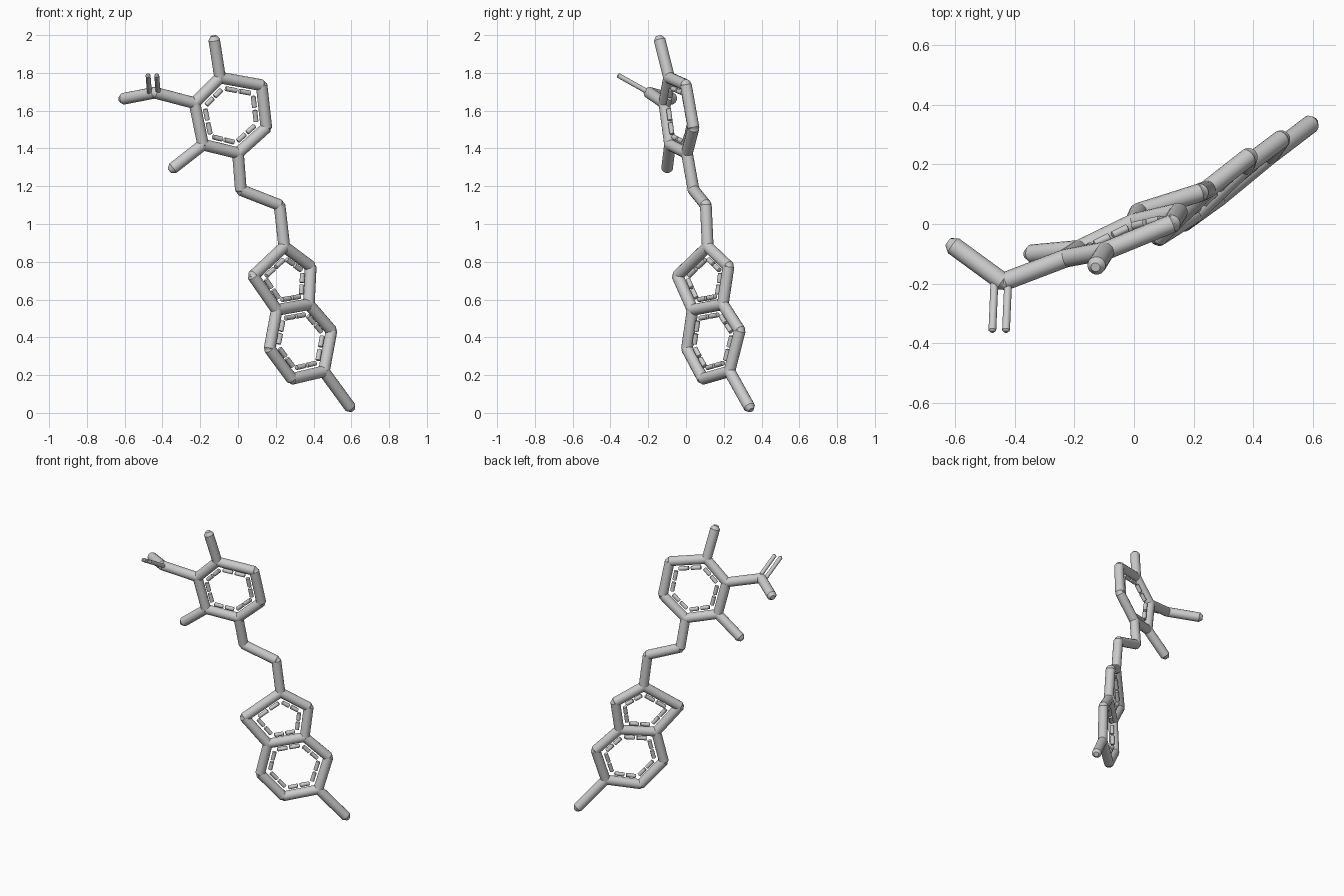
import bpy, math
from mathutils import Vector

cube = bpy.data.objects.get("Cube")
if cube:
    bpy.data.objects.remove(cube, do_unlink=True)

grey = bpy.data.materials.new("light_grey")
grey.use_nodes = True
colour = (0.6, 0.6, 0.6, 1)
grey.diffuse_color = colour
grey.node_tree.nodes["Principled BSDF"].inputs["Base Color"].default_value = colour

R = 0.031      # main rods
THIN = 0.013   # thin rods and dashes
SIDES = 16


def rod(name, a, b, r, cap=0.7):
    """Round rod from a to b with a chamfered cap past each end."""
    a, b = Vector(a), Vector(b)
    length = (b - a).length
    c = r * cap
    profile = [(-c, r * 0.5), (0, r), (length, r), (length + c, r * 0.5)]
    verts, faces = [], []
    turn = (b - a).to_track_quat('Z', 'Y')
    for z, rad in profile:
        for i in range(SIDES):
            t = math.tau * i / SIDES
            verts.append(a + turn @ Vector((rad * math.cos(t), rad * math.sin(t), z)))
    for k in range(len(profile) - 1):
        for i in range(SIDES):
            j = (i + 1) % SIDES
            faces.append((k * SIDES + i, k * SIDES + j, (k + 1) * SIDES + j, (k + 1) * SIDES + i))
    last = (len(profile) - 1) * SIDES
    faces.append(tuple(reversed(range(SIDES))))
    faces.append(tuple(range(last, last + SIDES)))
    mesh = bpy.data.meshes.new(name)
    mesh.from_pydata(verts, [], faces)
    mesh.materials.append(grey)
    obj = bpy.data.objects.new(name, mesh)
    bpy.context.collection.objects.link(obj)
    bpy.ops.object.select_all(action='DESELECT')
    obj.select_set(True)
    bpy.context.view_layer.objects.active = obj
    bpy.ops.object.shade_smooth_by_angle(angle=math.radians(30))
    return obj


def ring(name, points, inset, skip=()):
    """Closed loop of rods with an inner loop of dashes, two per side."""
    pts = [Vector(p) for p in points]
    centre = sum(pts, Vector()) / len(pts)
    for i, p in enumerate(pts):
        q = pts[(i + 1) % len(pts)]
        if i not in skip:
            rod(f"{name}_side_{i + 1}", p, q, R)
        ip, iq = centre.lerp(p, inset), centre.lerp(q, inset)
        for n, (s, e) in enumerate(((0.09, 0.45), (0.55, 0.91))):
            rod(f"{name}_dash_{i + 1}_{n + 1}", ip.lerp(iq, s), ip.lerp(iq, e), THIN, 0.2)


# Joint positions
upper = [(-0.095, -0.09, 1.775), (0.125, 0.0, 1.735), (0.15, 0.04, 1.51),
         (0.0, 0.005, 1.375), (-0.185, -0.085, 1.42), (-0.23, -0.115, 1.64)]
shared_right, shared_left = (0.375, 0.195, 0.575), (0.205, 0.035, 0.545)
middle = [(0.245, 0.115, 0.88), (0.385, 0.225, 0.775), shared_right,
          shared_left, (0.08, -0.045, 0.725)]
lower = [shared_right, shared_left, (0.167, 0.005, 0.34), (0.285, 0.09, 0.18),
         (0.455, 0.23, 0.22), (0.495, 0.285, 0.435)]

# Rings: the lower one shares its first side with the middle one
ring("upper_ring", upper, 0.72)
ring("middle_ring", middle, 0.66)
ring("lower_ring", lower, 0.72, skip=(0,))

# Linking chain between the rings
knee, elbow = (0.015, 0.04, 1.18), (0.22, 0.105, 1.1)
rod("chain_upper", upper[3], knee, R)
rod("chain_middle", knee, elbow, R)
rod("chain_lower", elbow, middle[0], R)

# Side branches
fork = (-0.44, -0.195, 1.695)
rod("top_branch", upper[0], (-0.126, -0.14, 1.975), R)
rod("left_branch", upper[4], (-0.345, -0.1, 1.295), R)
rod("tail_branch", lower[4], (0.594, 0.336, 0.03), R)
rod("fork_stem", upper[5], fork, R)
rod("fork_arm", fork, (-0.607, -0.073, 1.663), R)

# Twin thin prongs of the fork
for side, dx in (("right", -0.023), ("left", 0.023)):
    rod(f"{side}_prong", (fork[0] - 0.006 + dx, fork[1], fork[2]),
        (-0.453 + dx, -0.357, 1.786), THIN, 0.5)
